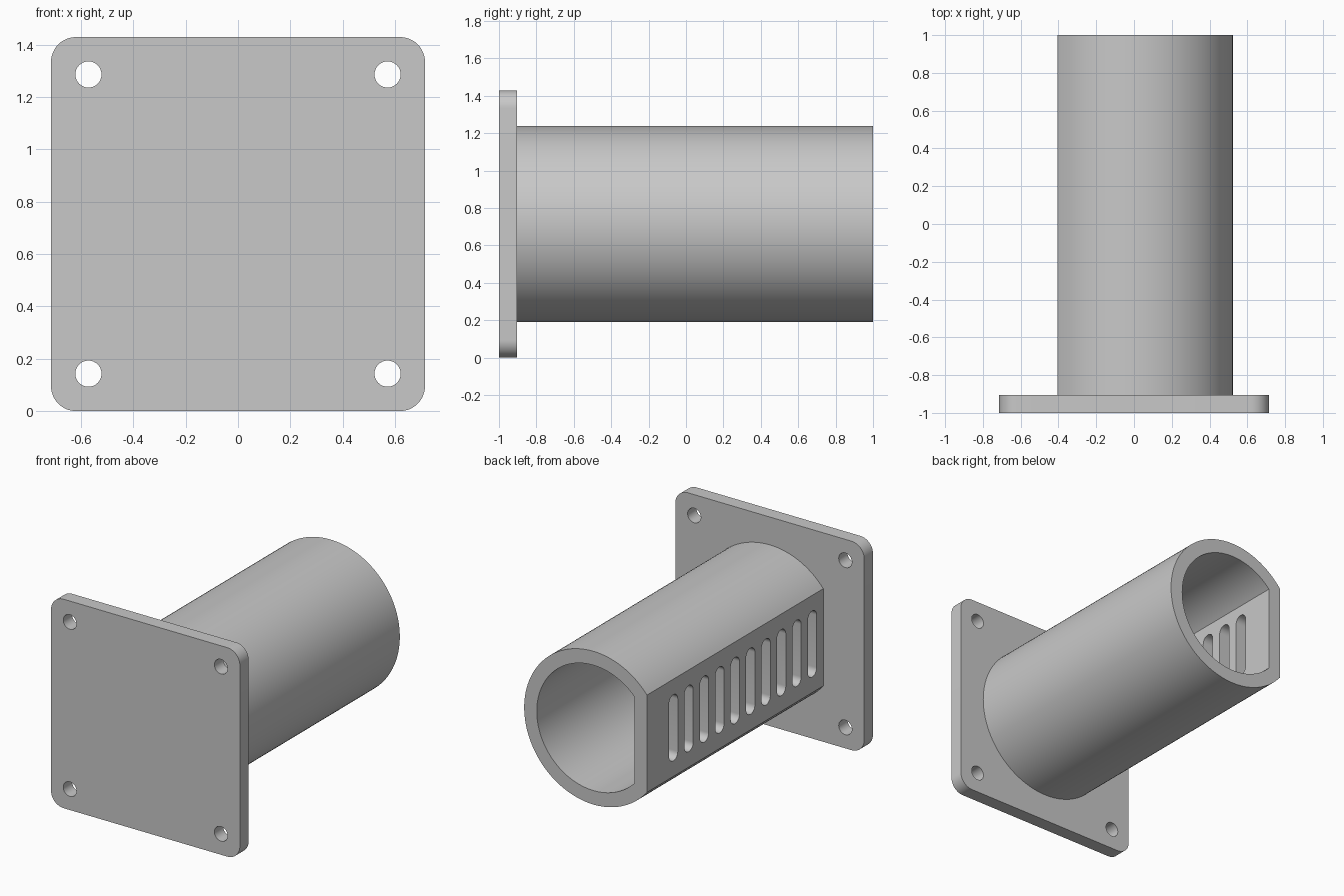
import bpy, bmesh
from math import sin, cos, pi, acos

if "Cube" in bpy.data.objects:
    bpy.data.objects.remove(bpy.data.objects["Cube"], do_unlink=True)

U = 2 / 42            # design unit: the whole length is 42 units
MID = 15 * U          # height of the tube axis
BACK = -1 + 2 * U     # rear face of the plate

grey = bpy.data.materials.new("plain grey")
grey.use_nodes = True
colour = (0.58, 0.58, 0.58, 1)
grey.diffuse_color = colour
grey.node_tree.nodes["Principled BSDF"].inputs["Base Color"].default_value = colour


def arc(cx, cz, r, start, end, n):
    step = (end - start) / n
    return [(cx + r * cos(start + i * step), cz + r * sin(start + i * step))
            for i in range(n + 1)]


def rounded_rect(cx, cz, w, h, r, n):
    pts = []
    for k, (sx, sz) in enumerate([(1, 1), (-1, 1), (-1, -1), (1, -1)]):
        pts += arc(cx + sx * (w / 2 - r), cz + sz * (h / 2 - r), r,
                   k * pi / 2, (k + 1) * pi / 2, n)
    return pts


def clipped_circle(r, flat):
    # circle cut by a flat on the -x side
    a = pi - acos(flat / r)
    return arc(0, MID, r, -a, a, 96)


def prisms(name, outlines, lo, hi, along="Y"):
    # extrude closed outlines between two positions on one axis
    bm = bmesh.new()
    for pts in outlines:
        place = (lambda p, t: (p[0], t, p[1])) if along == "Y" else (lambda p, t: (t, p[0], p[1]))
        a = [bm.verts.new(place(p, lo)) for p in pts]
        b = [bm.verts.new(place(p, hi)) for p in pts]
        bm.faces.new(a)
        bm.faces.new(b[::-1])
        for i in range(len(pts)):
            j = (i + 1) % len(pts)
            bm.faces.new((a[i], b[i], b[j], a[j]))
    bmesh.ops.remove_doubles(bm, verts=bm.verts, dist=1e-5)
    bmesh.ops.recalc_face_normals(bm, faces=bm.faces)
    me = bpy.data.meshes.new(name)
    bm.to_mesh(me)
    bm.free()
    me.materials.append(grey)
    ob = bpy.data.objects.new(name, me)
    bpy.context.collection.objects.link(ob)
    return ob


def cut(ob, cutter):
    cutter.hide_render = True
    mod = ob.modifiers.new("cut", "BOOLEAN")
    mod.operation = "DIFFERENCE"
    mod.solver = "EXACT"
    mod.object = cutter
    bpy.context.view_layer.objects.active = ob
    bpy.ops.object.modifier_apply(modifier=mod.name)
    bpy.data.objects.remove(cutter, do_unlink=True)


def smooth(ob):
    bpy.ops.object.select_all(action="DESELECT")
    ob.select_set(True)
    bpy.context.view_layer.objects.active = ob
    bpy.ops.object.shade_smooth_by_angle(angle=pi / 6)


# Mounting plate with four screw holes
plate = prisms("mounting_plate", [rounded_rect(0, MID, 30 * U, 30 * U, 2 * U, 12)], -1, BACK)
holes = [arc(sx * 12 * U, MID + sz * 12 * U, 0.05, 0, 2 * pi, 32)[:-1]
         for sx in (-1, 1) for sz in (-1, 1)]
cut(plate, prisms("screw_hole_cutter", holes, -1.1, BACK + 0.1))
smooth(plate)

# Hollow tube with one flat side
tube = prisms("tube", [clipped_circle(11 * U, 8.5 * U)], BACK, 1)
cut(tube, prisms("bore_cutter", [clipped_circle(9 * U, 6.5 * U)], BACK - 0.1, 1.1))

# Row of ten vent slots through the flat wall
slots = [rounded_rect(BACK + (2.5 + 3.5 * i) * U, MID, 2 * U, 9.5 * U, U * 0.999, 8)
         for i in range(10)]
cut(tube, prisms("slot_cutter", slots, -0.6, -0.2, along="X"))
smooth(tube)
